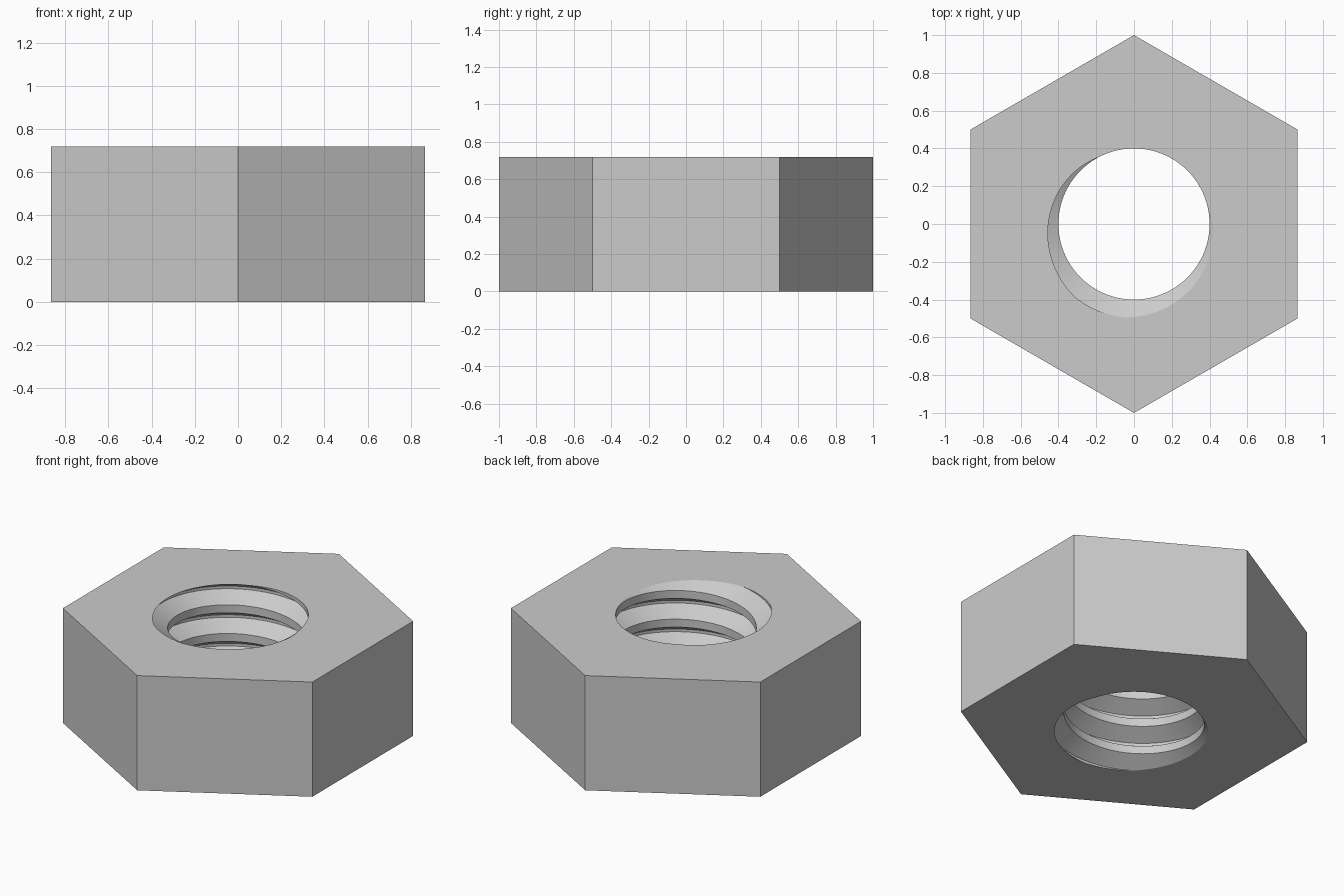
import bpy, bmesh
from math import radians, cos, sin, tau
from mathutils import Vector

cube = bpy.data.objects.get("Cube")
if cube:
    bpy.data.objects.remove(cube, do_unlink=True)

HEIGHT, PITCH = 0.72, 0.18
MINOR, MAJOR = 0.4, 0.497
STEPS, TURNS = 120, range(-2, 7)
START = radians(117.7)          # where the groove opens on the top face
# Thread profile over one pitch: (fraction of pitch going down, radius)
PROFILE = [(0, MINOR), (0.314, MAJOR), (0.408, MAJOR), (0.722, MINOR)]

bm = bmesh.new()

# Helical thread surface, longer than the nut at both ends
columns = []
for i in range(STEPS):
    a = tau * i / STEPS
    columns.append([
        bm.verts.new((r * cos(a), r * sin(a),
                      HEIGHT + PITCH * ((a - START) / tau - turn - u)))
        for turn in TURNS for u, r in PROFILE])
count = len(columns[0])
for i in range(STEPS):
    here, after = columns[i], columns[(i + 1) % STEPS]
    shift = len(PROFILE) if i == STEPS - 1 else 0
    for m in range(shift, count - 1):
        bm.faces.new((here[m], after[m - shift], after[m + 1 - shift], here[m + 1]))

# Trim the thread flush with the two end faces
for z, direction in ((0, -1), (HEIGHT, 1)):
    bmesh.ops.bisect_plane(bm, geom=bm.verts[:] + bm.edges[:] + bm.faces[:], dist=1e-5,
                           plane_co=(0, 0, z), plane_no=(0, 0, direction), clear_outer=True)
bmesh.ops.delete(bm, geom=[v for v in bm.verts if not v.link_faces], context='VERTS')

# Six flat outer sides
rings = [[bm.verts.new((cos(radians(30 + 60 * k)), sin(radians(30 + 60 * k)), z))
          for k in range(6)] for z in (0, HEIGHT)]
for k in range(6):
    n = (k + 1) % 6
    bm.faces.new((rings[0][k], rings[0][n], rings[1][n], rings[1][k]))

# End faces between the hexagon and the threaded hole
for z in (0, HEIGHT):
    rim = [e for e in bm.edges if e.is_boundary
           and all(abs(v.co.z - z) < 1e-4 for v in e.verts)]
    bmesh.ops.triangle_fill(bm, edges=rim, use_beauty=True, normal=Vector((0, 0, 1)))
bmesh.ops.recalc_face_normals(bm, faces=bm.faces[:])

mesh = bpy.data.meshes.new("hex_nut")
bm.to_mesh(mesh)
bm.free()
nut = bpy.data.objects.new("hex_nut", mesh)
bpy.context.collection.objects.link(nut)

# Plain grey metal
grey = bpy.data.materials.new("light_grey")
grey.use_nodes = True
colour = (0.6, 0.6, 0.6, 1)
grey.diffuse_color = colour
grey.node_tree.nodes["Principled BSDF"].inputs["Base Color"].default_value = colour
mesh.materials.append(grey)

bpy.ops.object.select_all(action='DESELECT')
nut.select_set(True)
bpy.context.view_layer.objects.active = nut
bpy.ops.object.shade_smooth_by_angle(angle=radians(20))
